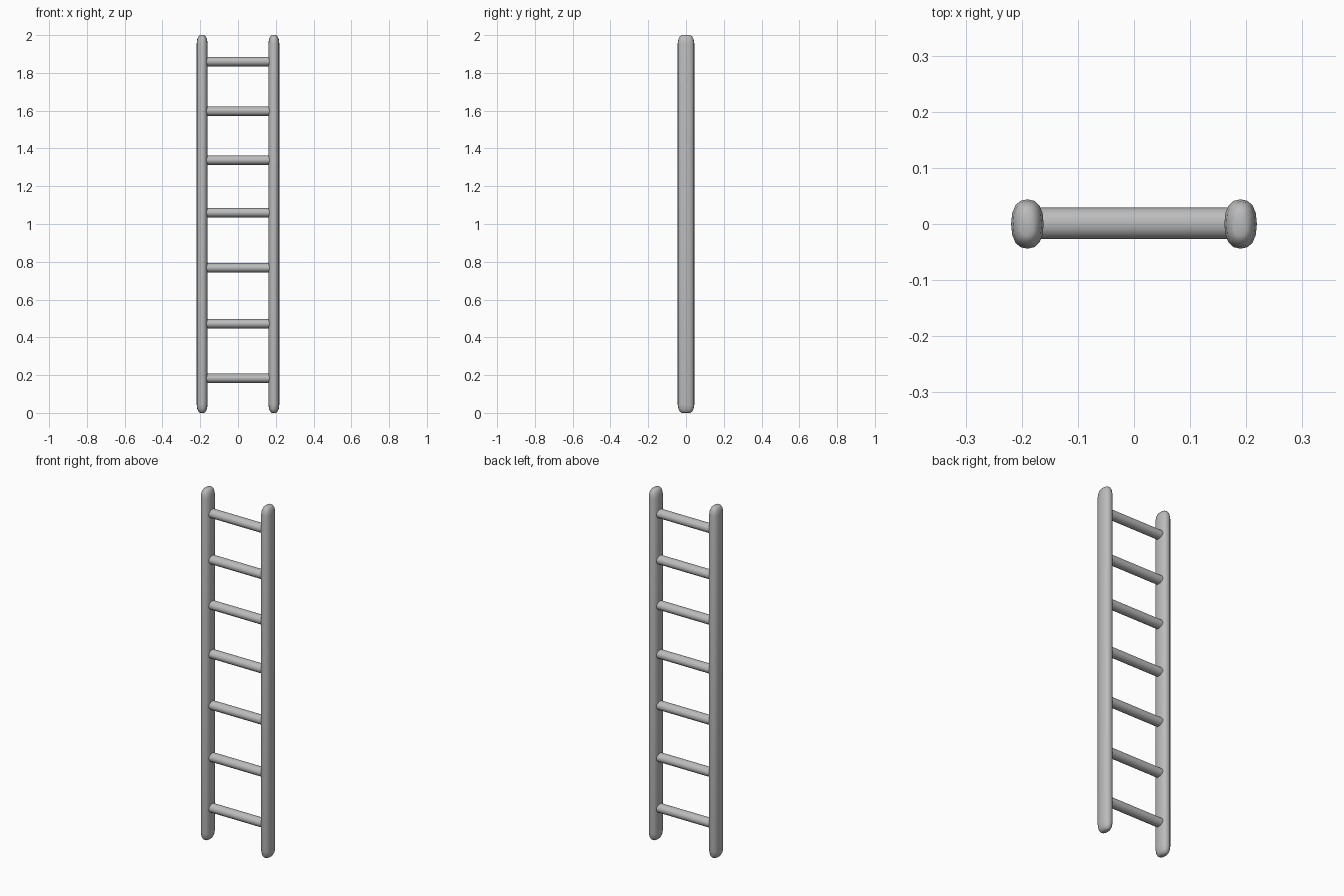
import bpy, bmesh, math

cube = bpy.data.objects.get("Cube")
if cube:
    bpy.data.objects.remove(cube, do_unlink=True)

grey = bpy.data.materials.new("plain grey")
grey.use_nodes = True
colour = (0.5, 0.5, 0.5, 1)
grey.diffuse_color = colour
grey.node_tree.nodes["Principled BSDF"].inputs["Base Color"].default_value = colour


def finish(obj, name, angle):
    obj.name = name
    obj.data.materials.clear()
    obj.data.materials.append(grey)
    bpy.ops.object.select_all(action="DESELECT")
    obj.select_set(True)
    bpy.context.view_layer.objects.active = obj
    bpy.ops.object.shade_smooth_by_angle(angle=math.radians(angle))


def soft(value):
    # squarish rounding of the oval section
    return math.copysign(abs(value) ** 0.85, value)


def rail(name, x):
    # oval section lofted upward, narrowing into rounded ends
    end = [(0, 0.38, 0.5), (0.006, 0.65, 0.72), (0.02, 0.88, 0.91), (0.045, 1, 1)]
    rings = end + [(2 - z, sx, sy) for z, sx, sy in reversed(end)]
    sides = 16
    bm = bmesh.new()
    loops = []
    for z, sx, sy in rings:
        angles = [math.tau * i / sides for i in range(sides)]
        loops.append([bm.verts.new((x + 0.029 * sx * soft(math.cos(a)),
                                    0.044 * sy * soft(math.sin(a)), z)) for a in angles])
    for low, high in zip(loops, loops[1:]):
        for i in range(sides):
            j = (i + 1) % sides
            bm.faces.new((low[i], low[j], high[j], high[i]))
    bm.faces.new(loops[0][::-1])
    bm.faces.new(loops[-1])
    mesh = bpy.data.meshes.new(name)
    bm.to_mesh(mesh)
    bm.free()
    obj = bpy.data.objects.new(name, mesh)
    bpy.context.collection.objects.link(obj)
    finish(obj, name, 60)


# Side rails
rail("left_rail", 0.19)
rail("right_rail", -0.19)

# Rungs, slightly deeper than tall
for n, z in enumerate((0.183, 0.472, 0.768, 1.06, 1.338, 1.597, 1.86), 1):
    bpy.ops.mesh.primitive_cylinder_add(vertices=16, radius=1, depth=0.35,
                                        location=(0, 0.001, z),
                                        rotation=(0, math.pi / 2, 0))
    rung = bpy.context.object
    rung.scale = (0.025, 0.028, 1)
    finish(rung, f"rung_{n}", 40)
